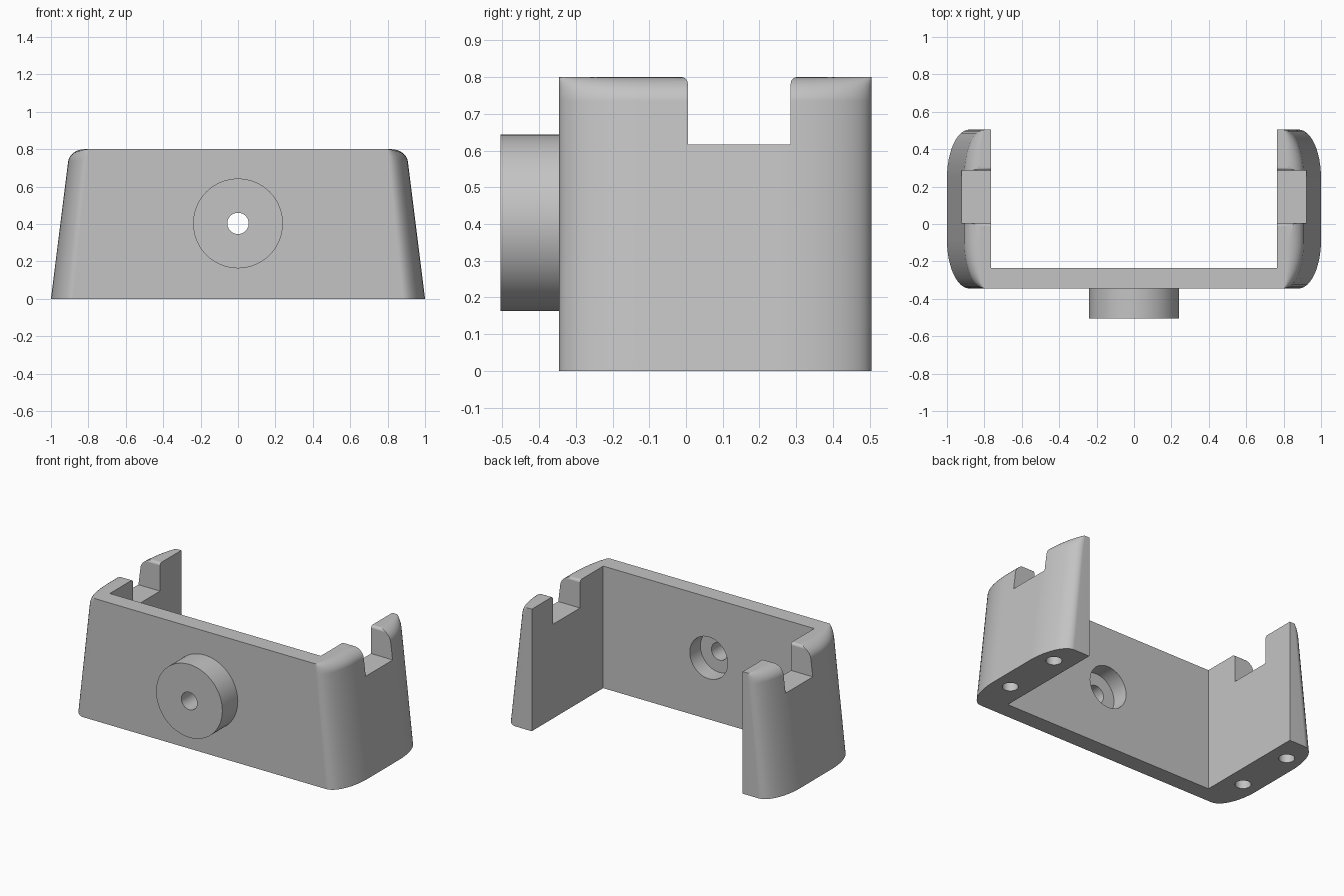
import bpy, bmesh
from math import pi, sin, cos
from mathutils import Matrix

if "Cube" in bpy.data.objects:
    bpy.data.objects.remove(bpy.data.objects["Cube"], do_unlink=True)

grey = bpy.data.materials.new("light grey plastic")
grey.use_nodes = True
colour = (0.55, 0.55, 0.55, 1)
grey.diffuse_color = colour
grey.node_tree.nodes["Principled BSDF"].inputs["Base Color"].default_value = colour

FRONT, BACK, HEIGHT = -0.345, 0.505, 0.8
INNER_X, INNER_Y = 0.765, -0.235
STEPS = 12


def make(name, bm):
    bmesh.ops.recalc_face_normals(bm, faces=bm.faces)
    mesh = bpy.data.meshes.new(name)
    bm.to_mesh(mesh)
    bm.free()
    mesh.materials.append(grey)
    obj = bpy.data.objects.new(name, mesh)
    bpy.context.collection.objects.link(obj)
    return obj


def loft(name, rings):
    """Skin a stack of closed rings and cap both ends."""
    bm = bmesh.new()
    loops = [[bm.verts.new(p) for p in ring] for ring in rings]
    n = len(loops[0])
    for a, b in zip(loops, loops[1:]):
        for i in range(n):
            j = (i + 1) % n
            bm.faces.new((a[i], a[j], b[j], b[i]))
    bm.faces.new(loops[0][::-1])
    bm.faces.new(loops[-1])
    return make(name, bm)


def cylinder(name, radius, start, end, axis="Z"):
    """Cylinder between two points that lie along one axis."""
    bm = bmesh.new()
    length = max(abs(e - s) for s, e in zip(start, end))
    middle = [(s + e) / 2 for s, e in zip(start, end)]
    turn = Matrix.Rotation(pi / 2, 4, "X") if axis == "Y" else Matrix()
    bmesh.ops.create_cone(bm, cap_ends=True, segments=64, radius1=radius,
                          radius2=radius, depth=length,
                          matrix=Matrix.Translation(middle) @ turn)
    return make(name, bm)


def outline(z, fillet):
    """U-shaped section with elliptical outer corners."""
    straight = 0.88 - 0.1 * z
    rx, ry = 1 - 0.125 * z - fillet - straight, 0.26
    half = []
    for i in range(STEPS + 1):
        a = pi / 2 * i / STEPS
        half.append((straight + rx * sin(a), FRONT + ry * (1 - cos(a))))
    for i in range(STEPS + 1):
        a = pi / 2 * i / STEPS
        half.append((straight + rx * cos(a), BACK - ry * (1 - sin(a))))
    half += [(INNER_X, BACK), (INNER_X, INNER_Y)]
    return [(x, y, z) for x, y in half] + [(-x, y, z) for x, y in reversed(half)]


# Tapered body, with the outer top edges rolled over
rings = [outline(0, 0)]
for i in range(9):
    a = pi / 2 * i / 8
    rings.append(outline(HEIGHT - 0.065 * (1 - sin(a)), 0.08 * (1 - cos(a))))
body = loft("bracket_body", rings)


def combine(tool, operation):
    mod = body.modifiers.new(tool.name, "BOOLEAN")
    mod.object, mod.operation, mod.solver = tool, operation, "EXACT"
    tool.hide_render = True
    bpy.context.view_layer.objects.active = body
    bpy.ops.object.modifier_apply(modifier=mod.name)
    bpy.data.objects.remove(tool, do_unlink=True)


# Round boss on the front, drilled and counterbored from inside
MID = 0.403
combine(cylinder("boss", 0.24, (0, BACK * -1, MID), (0, -0.29, MID), "Y"), "UNION")
combine(cylinder("counterbore", 0.137, (0, FRONT, MID), (0, -0.1, MID), "Y"), "DIFFERENCE")
combine(cylinder("bolt_hole", 0.057, (0, -0.6, MID), (0, -0.2, MID), "Y"), "DIFFERENCE")

# Notch across both arms, flaring at its rounded upper corners
n0, n1, floor, r = 0.005, 0.285, 0.617, 0.018
right = [(n1, floor)]
left = [(n0, floor)]
for i in range(6):
    a = pi / 2 * i / 5
    z = HEIGHT - r + r * sin(a)
    right.append((n1 + r * (1 - cos(a)), z))
    left.append((n0 - r * (1 - cos(a)), z))
right.append((n1 + r, HEIGHT + 0.1))
left.append((n0 - r, HEIGHT + 0.1))
profile = right + left[::-1]
combine(loft("notch", [[(x, y, z) for y, z in profile] for x in (-1.2, 1.2)]), "DIFFERENCE")

# Blind screw holes under each arm
for x in (-0.888, 0.888):
    for y in (-0.067, 0.33):
        combine(cylinder("screw_hole", 0.047, (x, y, -0.1), (x, y, 0.3)), "DIFFERENCE")

# Smooth curved walls, crisp corners
bpy.ops.object.select_all(action="DESELECT")
body.select_set(True)
bpy.context.view_layer.objects.active = body
bpy.ops.object.shade_smooth_by_angle(angle=pi / 6)
weighted = body.modifiers.new("weighted_normals", "WEIGHTED_NORMAL")
weighted.keep_sharp = True
